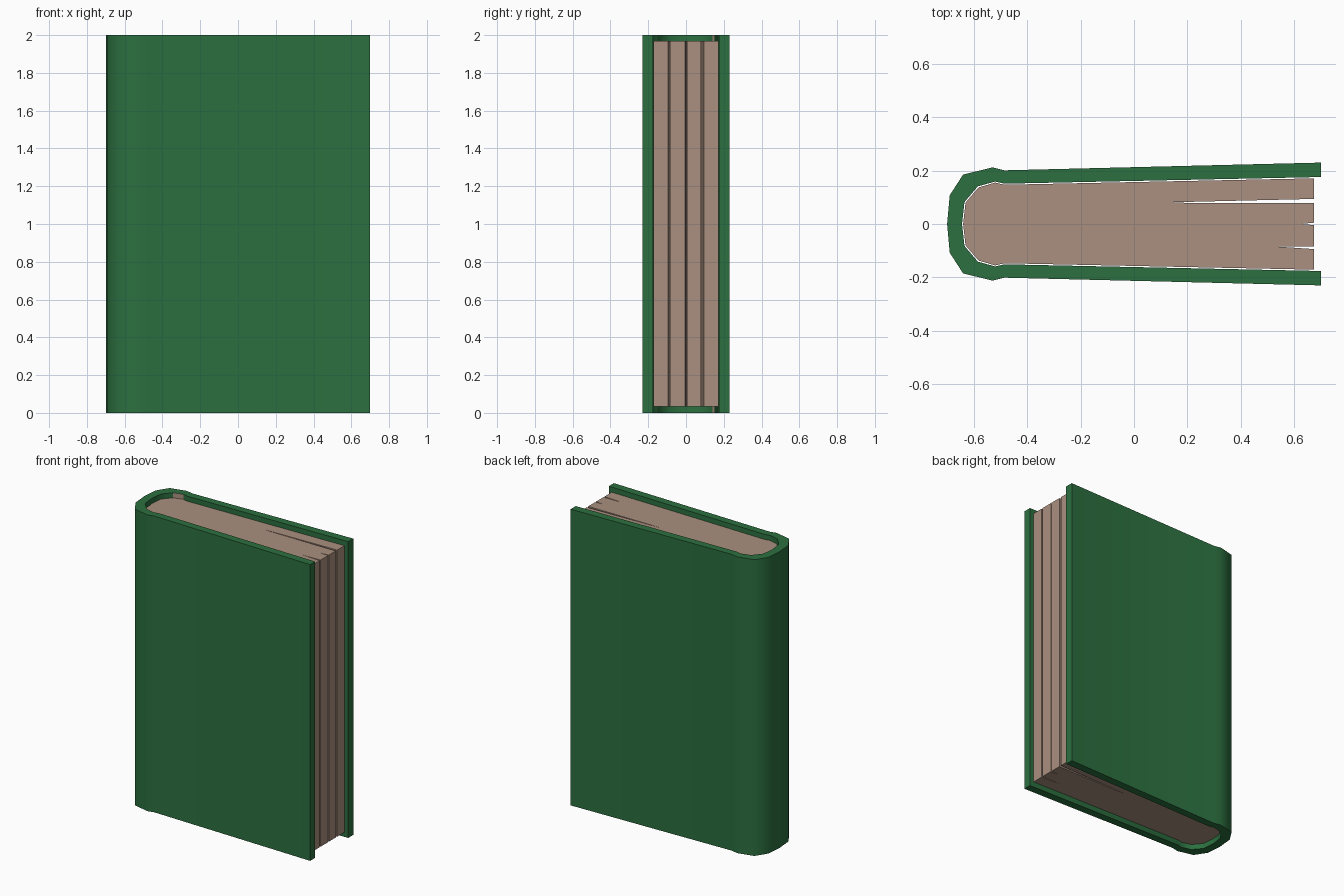
import bpy, bmesh, math

if "Cube" in bpy.data.objects:
    bpy.data.objects.remove(bpy.data.objects["Cube"])


def material(name, color):
    m = bpy.data.materials.new(name)
    m.diffuse_color = color
    m.use_nodes = True
    m.node_tree.nodes["Principled BSDF"].inputs["Base Color"].default_value = m.diffuse_color
    return m


green = material("green_cloth", (0.025, 0.16, 0.05, 1))
paper = material("paper", (0.40, 0.28, 0.215, 1))


def mirrored(half):
    """Half profile from the +y fore edge to the spine centre, mirrored to -y."""
    return half + [(x, -y) for x, y in reversed(half[:-1])]


def finish(name, bm, mats, angle):
    bmesh.ops.recalc_face_normals(bm, faces=bm.faces)
    me = bpy.data.meshes.new(name)
    bm.to_mesh(me)
    bm.free()
    for m in mats:
        me.materials.append(m)
    ob = bpy.data.objects.new(name, me)
    bpy.context.collection.objects.link(ob)
    bpy.ops.object.select_all(action='DESELECT')
    ob.select_set(True)
    bpy.context.view_layer.objects.active = ob
    bpy.ops.object.shade_smooth_by_angle(angle=math.radians(angle))


# Cover: one bent board with a rounded spine and a hinge groove on each side
outer = mirrored([(0.70, 0.23), (-0.485, 0.201), (-0.53, 0.212),
                  (-0.64, 0.185), (-0.69, 0.108), (-0.70, 0)])
inner = mirrored([(0.70, 0.176), (-0.485, 0.151), (-0.52, 0.159),
                  (-0.585, 0.141), (-0.635, 0.082), (-0.644, 0)])
bm = bmesh.new()
rings = [[bm.verts.new((x, y, z)) for x, y in pts]
         for pts, z in ((outer, 0), (outer, 2), (inner, 2), (inner, 0))]
for i in range(len(outer) - 1):
    for k in range(4):
        a, b = rings[k], rings[(k + 1) % 4]
        f = bm.faces.new((a[i], a[i + 1], b[i + 1], b[i]))
        # One paper-coloured strip inside the spine
        f.material_index = int(k == 2 and i == 2)
for end in (0, -1):
    bm.faces.new([r[end] for r in rings])
finish("cover", bm, [green, paper], 45)

# Page block: follows the inside of the cover, fore edge split by thin gaps
edge = 0.675
body = mirrored([(edge, 0.171), (-0.485, 0.147), (-0.52, 0.155),
                 (-0.582, 0.137), (-0.631, 0.08), (-0.64, 0)])
gaps = [[(edge, -0.094), (0.54, -0.085), (edge, -0.084)],
        [(edge, -0.004), (0.62, 0.0), (edge, 0.005)],
        [(edge, 0.079), (0.21, 0.079), (0.13, 0.081), (0.21, 0.083), (edge, 0.094)]]
profile = body + [p for gap in gaps for p in gap]
bm = bmesh.new()
base = bm.faces.new([bm.verts.new((x, y, 0.033)) for x, y in profile])
ext = bmesh.ops.extrude_face_region(bm, geom=[base], use_keep_orig=True)
bmesh.ops.translate(bm, vec=(0, 0, 1.935),
                    verts=[v for v in ext["geom"] if isinstance(v, bmesh.types.BMVert)])
finish("pages", bm, [paper], 45)
